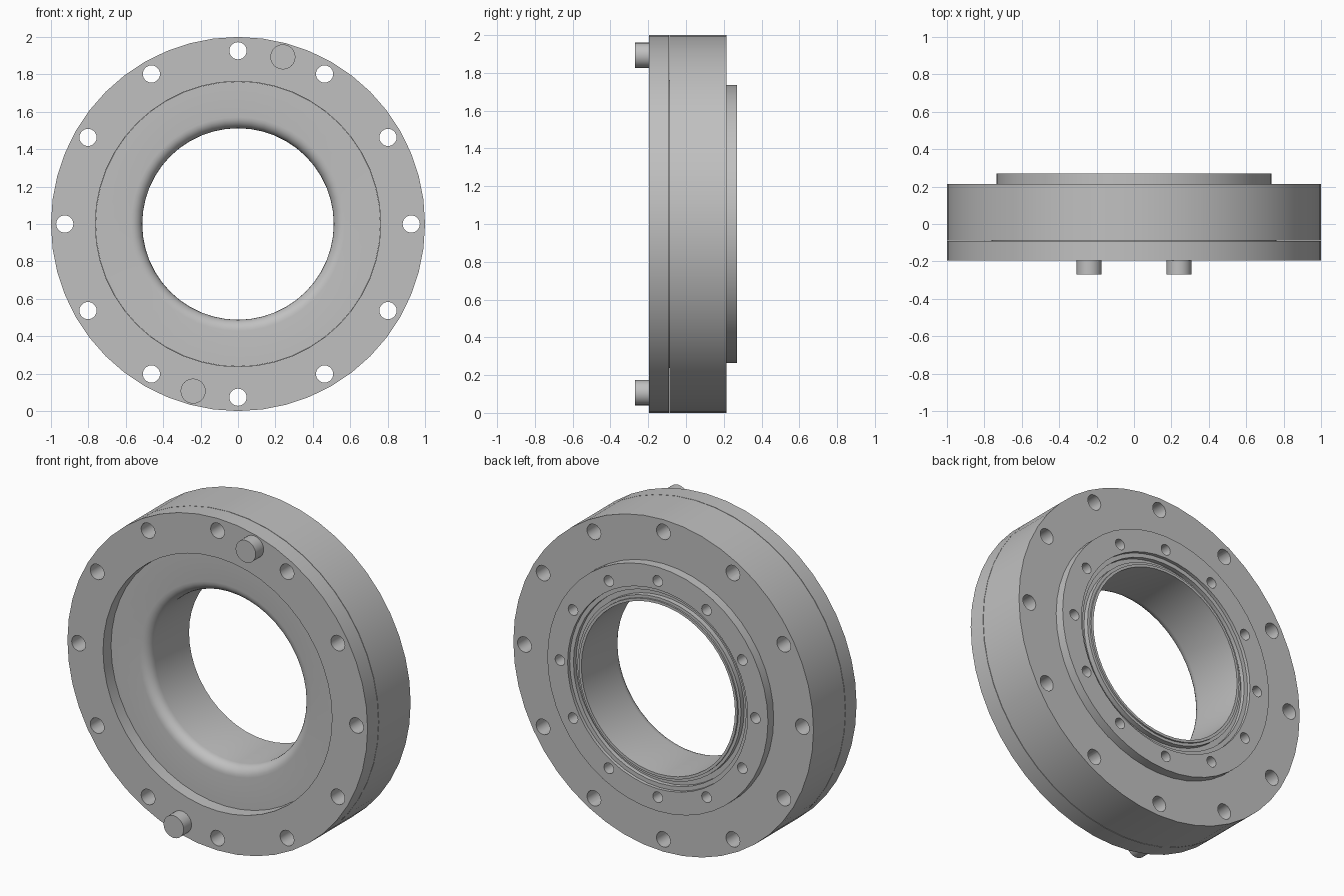
import bpy, bmesh, math
from mathutils import Matrix, Vector

cube = bpy.data.objects.get("Cube")
if cube:
    bpy.data.objects.remove(cube, do_unlink=True)

SEG = 48
CENTRE = Vector((0, 0, 1))

steel = bpy.data.materials.new("plain_grey")
steel.use_nodes = True
GREY = (0.53, 0.53, 0.53, 1)
steel.diffuse_color = GREY
steel.node_tree.nodes["Principled BSDF"].inputs["Base Color"].default_value = GREY


def make_object(name, bm):
    bmesh.ops.recalc_face_normals(bm, faces=bm.faces)
    mesh = bpy.data.meshes.new(name)
    bm.to_mesh(mesh)
    bm.free()
    mesh.materials.append(steel)
    obj = bpy.data.objects.new(name, mesh)
    bpy.context.collection.objects.link(obj)
    return obj


def lathe(name, profile):
    """Spin a closed (radius, y) profile around the horizontal axis."""
    bm = bmesh.new()
    rings = []
    for i in range(SEG):
        a = math.tau * i / SEG
        rings.append([bm.verts.new(CENTRE + Vector((r * math.cos(a), y, r * math.sin(a))))
                      for r, y in profile])
    n = len(profile)
    for i in range(SEG):
        here, there = rings[i], rings[(i + 1) % SEG]
        for j in range(n):
            k = (j + 1) % n
            bm.faces.new((here[j], here[k], there[k], there[j]))
    return make_object(name, bm)


def cylinders(name, angles, circle, radius, y0, y1):
    """Cylinders along y, spaced on a circle around the main axis."""
    bm = bmesh.new()
    for a in angles:
        pos = CENTRE + Vector((circle * math.cos(a), (y0 + y1) / 2, circle * math.sin(a)))
        bmesh.ops.create_cone(bm, cap_ends=True, segments=24, radius1=radius, radius2=radius,
                              depth=y1 - y0,
                              matrix=Matrix.Translation(pos) @ Matrix.Rotation(math.pi / 2, 4, 'X'))
    return make_object(name, bm)


def activate(obj):
    bpy.ops.object.select_all(action='DESELECT')
    obj.select_set(True)
    bpy.context.view_layer.objects.active = obj


def cut(obj, cutter):
    mod = obj.modifiers.new("holes", 'BOOLEAN')
    mod.operation = 'DIFFERENCE'
    mod.solver = 'EXACT'
    mod.object = cutter
    activate(obj)
    bpy.ops.object.modifier_apply(modifier=mod.name)


# Front clamping ring, separated from the housing by a hairline seam
front_ring = lathe("front_ring", [(0.763, -0.195), (1, -0.195), (1, -0.091), (0.763, -0.091)])

# Housing: rounded bore entry, rear boss and stepped seal groove
FILLET = 0.06
BORE = 0.512
FLOOR = -0.12
entry = [(BORE + FILLET * (1 - math.cos(t)), FLOOR + FILLET * (1 - math.sin(t)))
         for t in (math.pi / 2 * i / 6 for i in range(7))]
housing = lathe("housing", entry + [
    (0.762, FLOOR), (0.762, -0.088), (1, -0.088), (1, 0.215), (0.735, 0.215), (0.735, 0.27),
    (0.6, 0.27), (0.6, 0.25), (0.575, 0.25), (0.575, 0.225), (0.545, 0.225), (0.545, 0.255),
    (0.528, 0.255), (0.528, 0.265), (BORE, 0.265)])

# Bolt holes right through, and blind threaded holes in the boss
clock = [math.tau * i / 12 for i in range(12)]
bolt_cutter = cylinders("bolt_hole_cutter", clock, 0.926, 0.046, -0.5, 0.5)
blind_cutter = cylinders("blind_hole_cutter", clock, 0.651, 0.032, 0.13, 0.4)
cut(front_ring, bolt_cutter)
cut(housing, bolt_cutter)
cut(housing, blind_cutter)
for cutter in (bolt_cutter, blind_cutter):
    bpy.data.objects.remove(cutter, do_unlink=True)

# Two opposite locating pins on the front
pin_angle = math.atan2(0.893, 0.24)
pins = cylinders("locating_pins", (pin_angle, pin_angle + math.pi), 0.925, 0.067, -0.27, -0.18)

for obj in (front_ring, housing, pins):
    activate(obj)
    bpy.ops.object.shade_smooth_by_angle(angle=math.radians(30))
